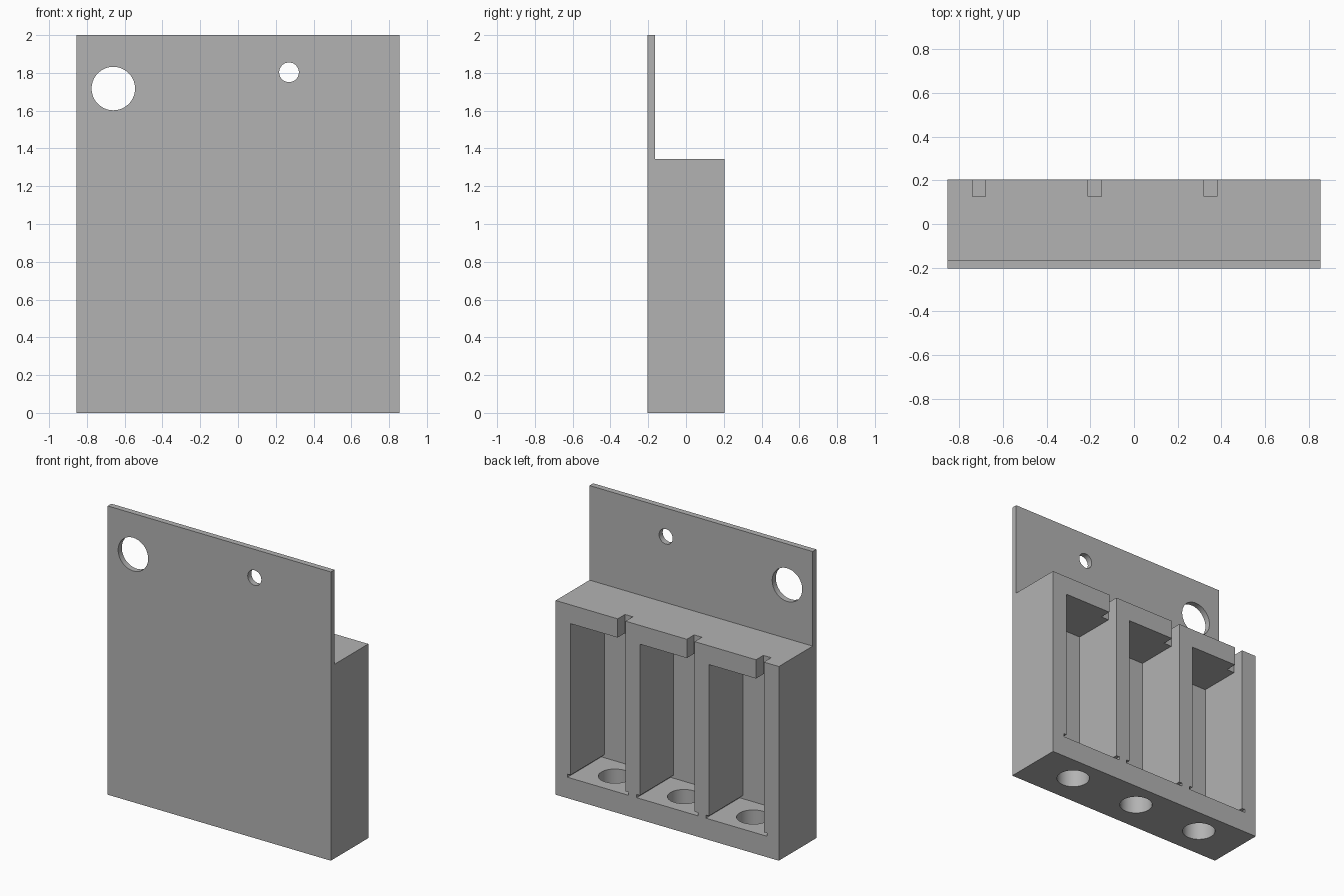
import bpy
import bmesh
import math
from mathutils import Matrix, Vector

cube = bpy.data.objects.get("Cube")
if cube:
    bpy.data.objects.remove(cube, do_unlink=True)

# Overall dimensions
HALF_W, HALF_D = 0.855, 0.205
BODY_H, PLATE_H = 1.345, 2.0
PLATE_BACK = -0.165
FLOOR, CEILING = 0.145, 1.215
PITCH, BAY_HALF = 0.53, 0.21

grey = bpy.data.materials.new("plain_grey")
grey.use_nodes = True
grey.diffuse_color = (0.45, 0.45, 0.45, 1)
grey.node_tree.nodes["Principled BSDF"].inputs["Base Color"].default_value = (0.45, 0.45, 0.45, 1)


def link(name, bm):
    bmesh.ops.recalc_face_normals(bm, faces=bm.faces)
    mesh = bpy.data.meshes.new(name)
    bm.to_mesh(mesh)
    bm.free()
    mesh.materials.append(grey)
    obj = bpy.data.objects.new(name, mesh)
    bpy.context.collection.objects.link(obj)
    return obj


def prism(name, points, direction):
    """Extrude a closed outline along a direction."""
    bm = bmesh.new()
    face = bm.faces.new([bm.verts.new(p) for p in points])
    new = bmesh.ops.extrude_face_region(bm, geom=[face])["geom"]
    verts = [v for v in new if isinstance(v, bmesh.types.BMVert)]
    bmesh.ops.translate(bm, verts=verts, vec=Vector(direction))
    return link(name, bm)


def box(name, x0, x1, y0, y1, z0, z1):
    outline = [(x0, y0, z0), (x1, y0, z0), (x1, y1, z0), (x0, y1, z0)]
    return prism(name, outline, (0, 0, z1 - z0))


def cylinder(name, centre, radius, length, axis):
    bm = bmesh.new()
    turn = Matrix.Rotation(math.pi / 2, 4, "X") if axis == "Y" else Matrix()
    bmesh.ops.create_cone(bm, cap_ends=True, segments=64, radius1=radius, radius2=radius,
                          depth=length, matrix=Matrix.Translation(centre) @ turn)
    return link(name, bm)


def cut(target, cutter):
    """Subtract the cutter, then discard it."""
    cutter.hide_render = True
    mod = target.modifiers.new("cut", "BOOLEAN")
    mod.operation, mod.solver, mod.object = "DIFFERENCE", "EXACT", cutter
    bpy.context.view_layer.objects.active = target
    bpy.ops.object.modifier_apply(modifier=mod.name)
    bpy.data.objects.remove(cutter, do_unlink=True)


# Housing with the tall mounting plate, as one L-shaped profile
profile = [(-HALF_D, 0), (HALF_D, 0), (HALF_D, BODY_H), (PLATE_BACK, BODY_H),
           (PLATE_BACK, PLATE_H), (-HALF_D, PLATE_H)]
housing = prism("housing", [(-HALF_W, y, z) for y, z in profile], (2 * HALF_W, 0, 0))

# Three bays open at the back
for i in (-1, 0, 1):
    cx = i * PITCH
    # Bay with small grooves along both sides of its floor
    half = [(BAY_HALF + 0.024, FLOOR), (BAY_HALF + 0.024, FLOOR + 0.022),
            (BAY_HALF, FLOOR + 0.022), (BAY_HALF, CEILING)]
    outline = half + [(-x, z) for x, z in reversed(half)]
    cut(housing, prism("bay_cutter", [(cx + x, PLATE_BACK, z) for x, z in outline], (0, 0.5, 0)))
    # Notch through the top lip
    x0 = cx - BAY_HALF
    cut(housing, box("notch_cutter", x0, x0 + 0.06, 0.125, 0.4, CEILING - 0.1, BODY_H + 0.1))
    # Round hole through the floor
    cut(housing, cylinder("floor_hole_cutter", (cx, 0.02, 0.05), 0.105, 0.4, "Z"))

# Mounting holes through the plate
for x, z, r in ((-0.66, 1.717, 0.115), (0.27, 1.803, 0.052)):
    cut(housing, cylinder("plate_hole_cutter", (x, -0.185, z), r, 0.3, "Y"))

# Smooth hole walls, sharp edges elsewhere
bpy.ops.object.select_all(action="DESELECT")
housing.select_set(True)
bpy.context.view_layer.objects.active = housing
bpy.ops.object.shade_smooth_by_angle(angle=math.radians(30))
